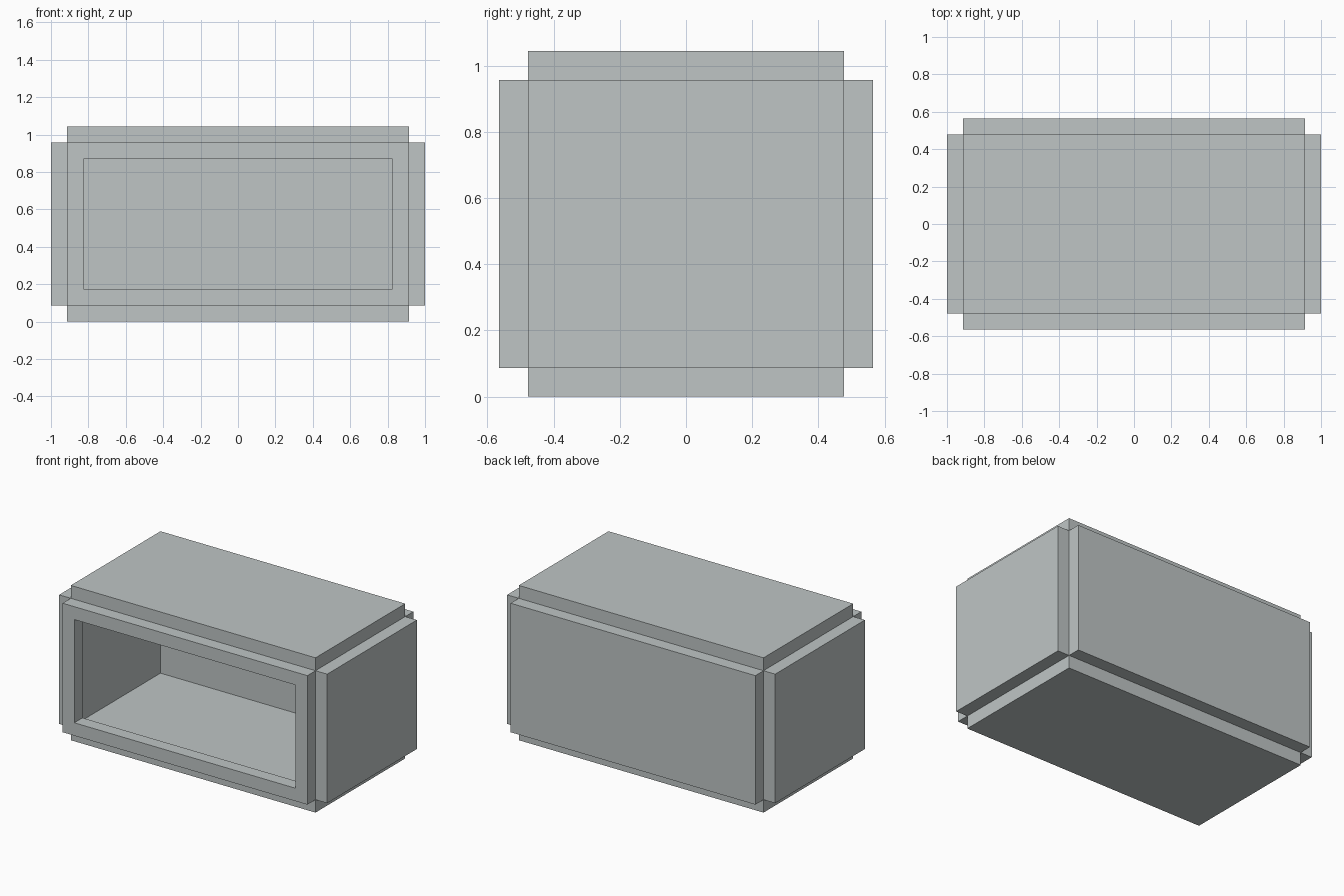
import bpy
import bmesh
from mathutils import Vector

cube = bpy.data.objects.get("Cube")
if cube:
    bpy.data.objects.remove(cube, do_unlink=True)

T = 0.087                          # panel thickness
X, Y, Z = 0.913, 0.478, 0.435      # half sizes of the hollow core
MID = T + Z                        # height of the core's centre

grey = bpy.data.materials.new("light_grey")
grey.use_nodes = True
COLOR = (0.52, 0.56, 0.56, 1.0)
grey.diffuse_color = COLOR
grey.node_tree.nodes["Principled BSDF"].inputs["Base Color"].default_value = COLOR


def panel(name, center, size, opening=False):
    """Box panel; with opening, a window is cut through it along y."""
    bm = bmesh.new()
    bmesh.ops.create_cube(bm, size=1.0)
    bmesh.ops.scale(bm, vec=Vector(size), verts=bm.verts)
    if opening:
        sides = [f for f in bm.faces if abs(f.normal.y) > 0.9]
        bmesh.ops.inset_individual(bm, faces=sides, thickness=T, use_even_offset=True)
        rims = [e for f in sides for e in f.edges]
        bmesh.ops.delete(bm, geom=sides, context='FACES_ONLY')
        bmesh.ops.bridge_loops(bm, edges=rims)
        bmesh.ops.recalc_face_normals(bm, faces=bm.faces)
    mesh = bpy.data.meshes.new(name)
    bm.to_mesh(mesh)
    bm.free()
    mesh.materials.append(grey)
    obj = bpy.data.objects.new(name, mesh)
    obj.location = center
    bpy.context.collection.objects.link(obj)


# Six panels surround the hollow core and meet only along its edges
for sign, side, level, end in ((-1, "right", "bottom", "front"), (1, "left", "top", "back")):
    panel(side + "_panel", (sign * (X + T / 2), 0, MID), (T, 2 * Y, 2 * Z))
    panel(level + "_panel", (0, 0, MID + sign * (Z + T / 2)), (2 * X, 2 * Y, T))
    panel("front_frame" if end == "front" else "back_panel",
          (0, sign * (Y + T / 2), MID), (2 * X, T, 2 * Z), opening=(end == "front"))
